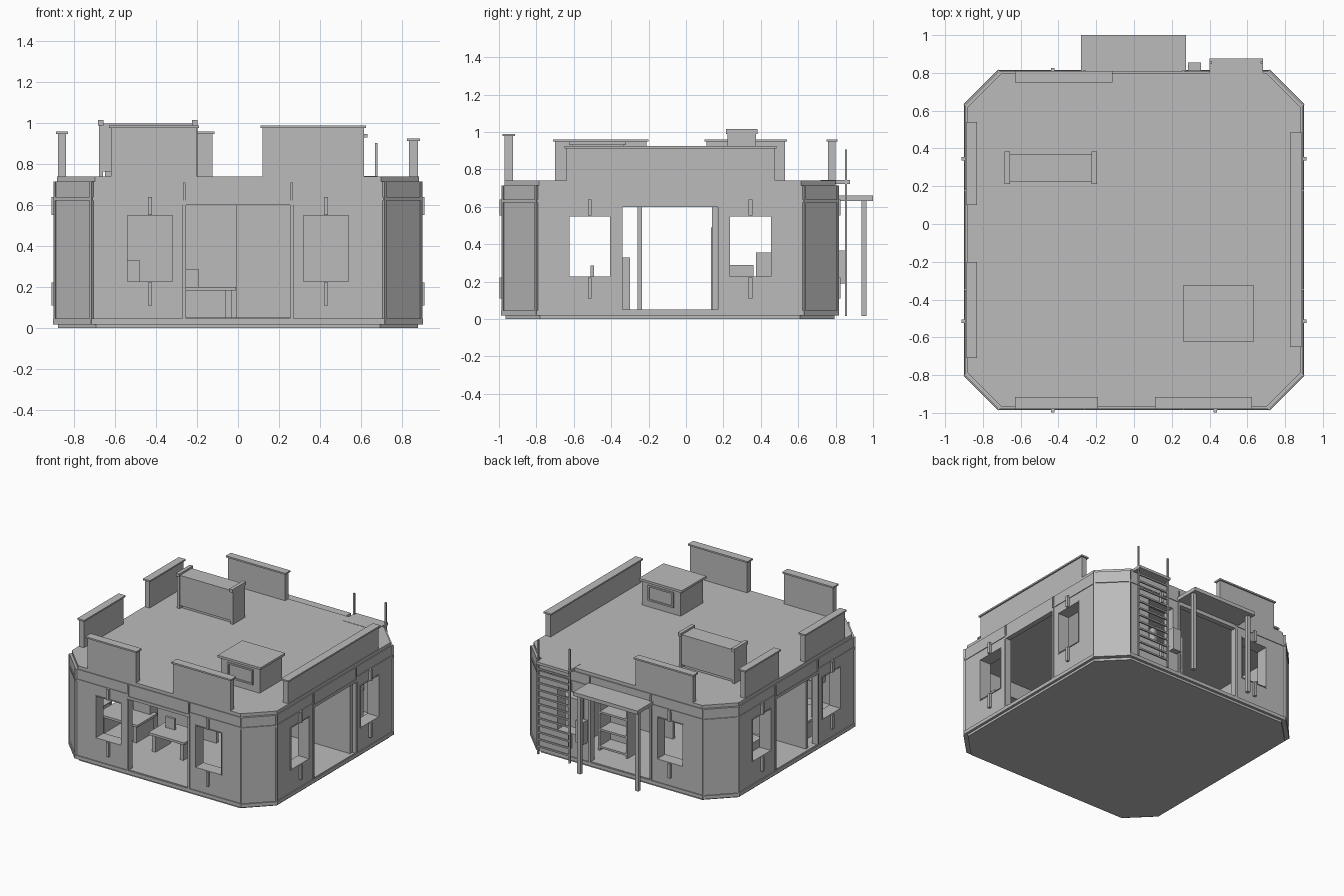
import bpy, bmesh
from math import pi
from mathutils import Matrix, Vector

if "Cube" in bpy.data.objects:
    bpy.data.objects.remove(bpy.data.objects["Cube"])

grey = bpy.data.materials.new("plain_grey")
grey.use_nodes = True
GREY = (0.5, 0.5, 0.5, 1)
grey.diffuse_color = GREY
grey.node_tree.nodes["Principled BSDF"].inputs["Base Color"].default_value = GREY

CENTRE = Matrix.Translation((0, -0.085, 0))
HALF, CUT = 0.9, 0.715
ROOF = 0.74
FLOOR = 0.05


def finish(name, bm, matrix=Matrix()):
    bmesh.ops.recalc_face_normals(bm, faces=bm.faces)
    mesh = bpy.data.meshes.new(name)
    bm.to_mesh(mesh)
    bm.free()
    mesh.transform(matrix)
    mesh.materials.append(grey)
    ob = bpy.data.objects.new(name, mesh)
    bpy.context.collection.objects.link(ob)
    return ob


def box(name, x, y, z, matrix=Matrix()):
    """Box from three (low, high) ranges."""
    bm = bmesh.new()
    bmesh.ops.create_cube(bm, size=1)
    for v in bm.verts:
        v.co = Vector([r[0] if c < 0 else r[1] for c, r in zip(v.co, (x, y, z))])
    return finish(name, bm, matrix)


def octagon(name, half, z0, z1):
    cut = half - (HALF - CUT)
    bm = bmesh.new()
    pts = [(cut, -half), (half, -cut), (half, cut), (cut, half),
           (-cut, half), (-half, cut), (-half, -cut), (-cut, -half)]
    base = bm.faces.new([bm.verts.new((x, y, z0)) for x, y in pts])
    top = bmesh.ops.extrude_face_region(bm, geom=[base])
    verts = [g for g in top["geom"] if isinstance(g, bmesh.types.BMVert)]
    bmesh.ops.translate(bm, verts=verts, vec=(0, 0, z1 - z0))
    return finish(name, bm, CENTRE)


def ring(name, u, z, y, w, m):
    """Rectangular frame around an opening."""
    for s in (u[0], u[1] - w):
        box(name + "_jamb", (s, s + w), y, z, m)
    for s in (z[0], z[1] - w):
        box(name + "_rail", u, y, (s, s + w), m)


# Base, floor and roof slabs
octagon("base", 0.88, 0, 0.025)
octagon("floor", 0.875, 0.02, FLOOR)
octagon("roof", 0.885, 0.715, ROOF)

# Wall panel with one door and two window openings
DOOR, WIN_IN, WIN_OUT = 0.255, 0.315, 0.545
WIN_Z = (0.22, 0.555)
US = [-CUT, -WIN_OUT, -WIN_IN, -DOOR, DOOR, WIN_IN, WIN_OUT, CUT]
ZS = [0.02, FLOOR, WIN_Z[0], WIN_Z[1], 0.6, 0.715]


def wall(name, m):
    bm = bmesh.new()
    for u0, u1 in zip(US, US[1:]):
        for z0, z1 in zip(ZS, ZS[1:]):
            mid, zm = abs(u0 + u1) / 2, (z0 + z1) / 2
            is_door = mid < DOOR and FLOOR < zm < 0.6
            is_window = WIN_IN < mid < WIN_OUT and WIN_Z[0] < zm < WIN_Z[1]
            if not (is_door or is_window):
                bm.faces.new([bm.verts.new((u, -0.892, z)) for u, z in
                              ((u0, z0), (u1, z0), (u1, z1), (u0, z1))])
    bmesh.ops.remove_doubles(bm, verts=bm.verts, dist=0.0001)
    ob = finish(name, bm, m)
    mod = ob.modifiers.new("thickness", "SOLIDIFY")
    mod.thickness, mod.offset = 0.035, -1


sides = ("front", "left", "back", "right")
for i, side in enumerate(sides):
    m = CENTRE @ Matrix.Rotation(i * pi / 2, 4, "Z")
    wall(side + "_wall", m)
    # Trim bands and door surround
    box(side + "_sill_band", (-CUT, CUT), (-0.9, -0.88), (0.018, 0.045), m)
    box(side + "_lintel", (-0.27, 0.27), (-0.897, -0.87), (0.6, 0.622), m)
    for s in (-1, 1):
        box(side + "_band", sorted((s * 0.27, s * CUT)), (-0.897, -0.88), (0.622, 0.64), m)
        box(side + "_door_post", sorted((s * 0.255, s * 0.27)), (-0.9, -0.85), (0.02, 0.6), m)
        box(side + "_upper_post", sorted((s * 0.257, s * 0.268)), (-0.9, -0.88), (0.622, 0.71), m)
        # Window boxes and the bars above and below them
        ring(side + "_window_frame", sorted((s * WIN_IN, s * WIN_OUT)), WIN_Z,
             (-0.897, -0.8), 0.006, m)
        for z in ((0.11, 0.222), (0.553, 0.64)):
            box(side + "_window_bar", (s * 0.43 - 0.01, s * 0.43 + 0.01), (-0.912, -0.88), z, m)
    # Chamfered corner panel
    corner = CENTRE @ Matrix.Rotation(i * pi / 2 + pi / 4, 4, "Z")
    d = (HALF + CUT) / 2 ** 0.5
    w = (HALF - CUT) / 2 ** 0.5
    box(side + "_corner_panel", (-w, w), (-d + 0.004, -d + 0.035), (0.02, 0.715), corner)
    box(side + "_corner_base", (-w, w), (-d - 0.004, -d + 0.03), (0.018, 0.045), corner)
    box(side + "_corner_band", (-w, w), (-d - 0.003, -d + 0.03), (0.622, 0.64), corner)
    for s in (-w, w - 0.012):
        box(side + "_corner_strip", (s, s + 0.012), (-d - 0.003, -d + 0.03), (0.02, 0.715), corner)


# Capped parapets on the roof edge
def parapet(name, x, y, top):
    t = 0.01
    box(name, (x[0] + t, x[1] - t), (y[0] + t, y[1] - t), (ROOF, top - 0.012))
    box(name + "_cap", x, y, (top - 0.012, top))


parapet("front_right_parapet", (-0.63, -0.19), (-0.98, -0.915), 0.99)
parapet("front_left_parapet", (0.11, 0.625), (-0.98, -0.915), 0.99)
parapet("back_parapet", (-0.63, -0.115), (0.75, 0.81), 0.96)
parapet("right_front_parapet", (-0.89, -0.83), (-0.71, -0.2), 0.96)
parapet("right_back_parapet", (-0.89, -0.83), (0.1, 0.54), 0.96)
parapet("left_parapet", (0.825, 0.89), (-0.65, 0.485), 0.925)

# Long roof unit with raised ends
box("long_unit", (-0.66, -0.22), (0.225, 0.37), (0.765, 1.0))
box("long_unit_base", (-0.65, -0.23), (0.245, 0.35), (ROOF, 0.77))
for x in (-0.685, -0.225):
    box("long_unit_end", (x, x + 0.028), (0.213, 0.383), (0.99, 1.015))
    box("long_unit_side", (x + 0.005, x + 0.026), (0.222, 0.373), (ROOF, 0.995))

# Square roof unit with framed panels
box("square_unit", (0.28, 0.615), (-0.61, -0.335), (ROOF, 0.93))
box("square_unit_lid", (0.262, 0.632), (-0.625, -0.322), (0.93, 0.948))
for y in ((-0.618, -0.605), (-0.34, -0.327)):
    ring("square_unit_panel", (0.34, 0.56), (0.79, 0.91), y, 0.012, Matrix())

# Back porch
box("porch_roof", (-0.28, 0.275), (0.8, 1.0), (0.632, 0.66))
for x in (-0.265, 0.235):
    box("porch_post", (x, x + 0.028), (0.938, 0.966), (0.015, 0.635))
box("wall_box", (0.285, 0.355), (0.81, 0.855), (0.19, 0.365))

# Ladder and its landing
for x in (0.406, 0.676):
    box("ladder_rail", (x - 0.006, x + 0.006), (0.849, 0.861), (0.015, 0.905))
for i in range(12):
    z = 0.07 + i * 0.055
    box("ladder_rung", (0.406, 0.676), (0.849, 0.861), (z, z + 0.012))
box("ladder_landing", (0.4, 0.682), (0.72, 0.877), (0.722, ROOF + 0.002))

# Inner partitions
box("right_partition", (-0.87, -0.005), (-0.26, -0.235), (FLOOR, 0.715))
box("left_partition", (-0.005, 0.87), (0.14, 0.168), (FLOOR, 0.715))
box("inner_door", (0.07, 0.325), (0.133, 0.142), (FLOOR, 0.49))


# Furniture
def table(name, x, y, top):
    box(name + "_top", x, y, (top - 0.018, top))
    for s in (x[0] + 0.02, x[1] - 0.05):
        box(name + "_leg", (s, s + 0.03), (y[0] + 0.02, y[1] - 0.02), (FLOOR, top - 0.01))


table("desk", (-0.32, -0.01), (-0.65, -0.42), 0.2)
table("side_table", (-0.8, -0.45), (-0.6, -0.35), 0.2)
box("screen", (-0.27, -0.19), (-0.51, -0.492), (0.2, 0.285))
box("cabinet", (-0.62, -0.48), (-0.4, -0.3), (FLOOR, 0.33))
box("bench", (-0.8, -0.45), (0.2, 0.36), (FLOOR, 0.29))
box("crate", (0.47, 0.7), (0.375, 0.55), (FLOOR, 0.355))
for x in (0.07, 0.31):
    box("shelf_side", (x, x + 0.015), (0.48, 0.62), (FLOOR, 0.49))
for i in range(4):
    z = FLOOR + 0.02 + i * 0.135
    box("shelf_board", (0.07, 0.325), (0.48, 0.62), (z, z + 0.015))
box("shelf_back", (0.07, 0.325), (0.47, 0.485), (FLOOR, 0.49))
